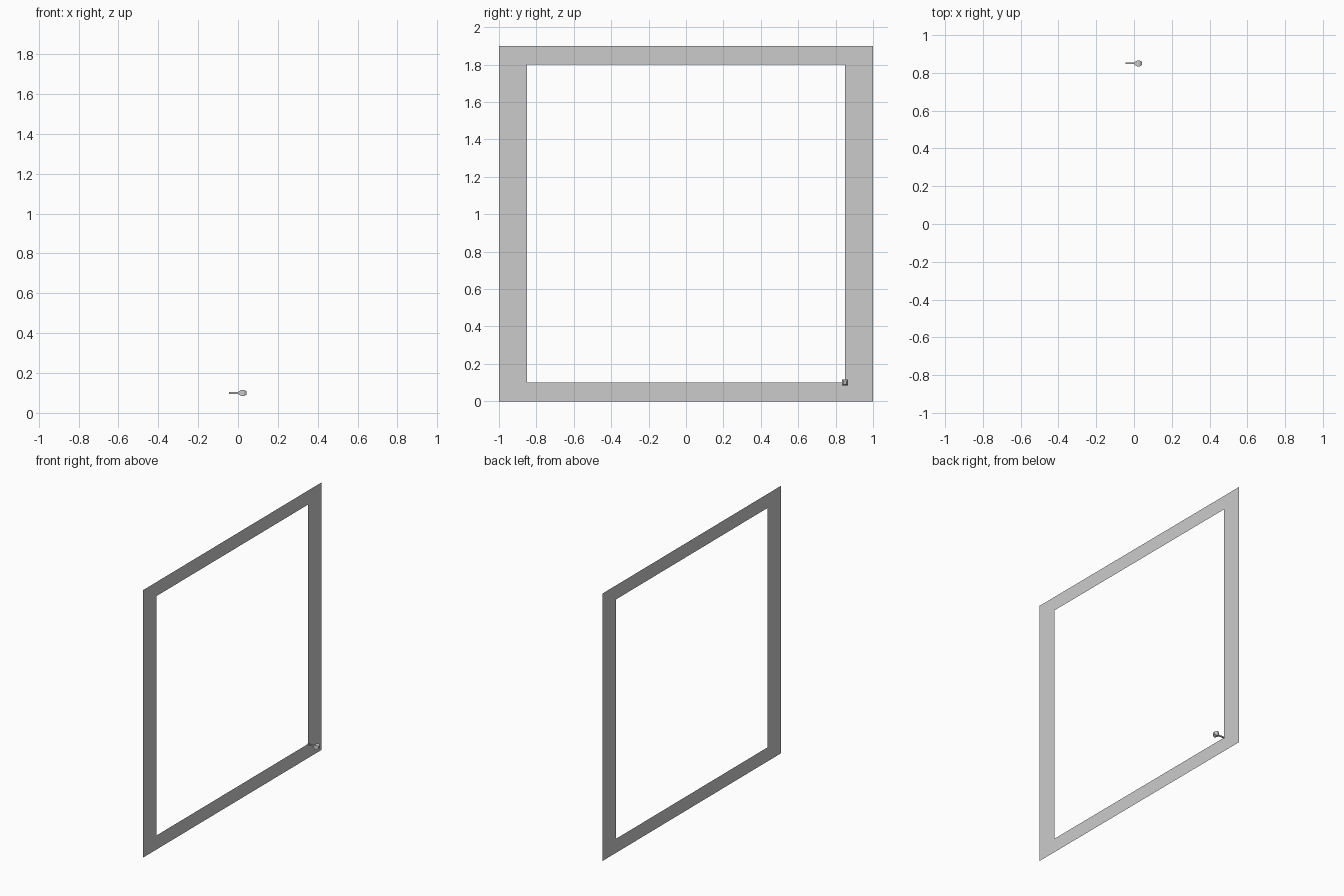
import bpy, bmesh

if "Cube" in bpy.data.objects:
    bpy.data.objects.remove(bpy.data.objects["Cube"])

FRAME_X = -0.045
HINGE_Y, HINGE_Z = 0.85, 0.1


def make_object(name, bm):
    mesh = bpy.data.meshes.new(name)
    bm.to_mesh(mesh)
    bm.free()
    obj = bpy.data.objects.new(name, mesh)
    bpy.context.collection.objects.link(obj)
    return obj


def square_loft(name, profile):
    """Square rings along x from (x, half width) pairs, capped at both ends."""
    bm = bmesh.new()
    rings = [[bm.verts.new((x, HINGE_Y + sy * r, HINGE_Z + sz * r))
              for sy, sz in ((-1, -1), (1, -1), (1, 1), (-1, 1))]
             for x, r in profile]
    for a, b in zip(rings, rings[1:]):
        for i in range(4):
            j = (i + 1) % 4
            bm.faces.new((a[i], a[j], b[j], b[i]))
    bm.faces.new(rings[0])
    bm.faces.new(rings[-1])
    bmesh.ops.recalc_face_normals(bm, faces=bm.faces)
    return make_object(name, bm)


# Flat door frame: mitred ring between outer and inner rectangles
bm = bmesh.new()
outer, inner = [[bm.verts.new((FRAME_X, y, z))
                 for y, z in ((-w, lo), (w, lo), (w, hi), (-w, hi))]
                for w, lo, hi in ((1.0, 0.0, 1.9), (0.85, 0.1, 1.8))]
for i in range(4):
    j = (i + 1) % 4
    bm.faces.new((outer[i], outer[j], inner[j], inner[i]))
make_object("door_frame", bm)

# Small handle: thin stem and faceted knob
square_loft("handle_stem", [(FRAME_X, 0.004), (0.004, 0.004)])
square_loft("handle_knob", [(0.003, 0.008), (0.018, 0.016),
                            (0.03, 0.016), (0.043, 0.008)])
